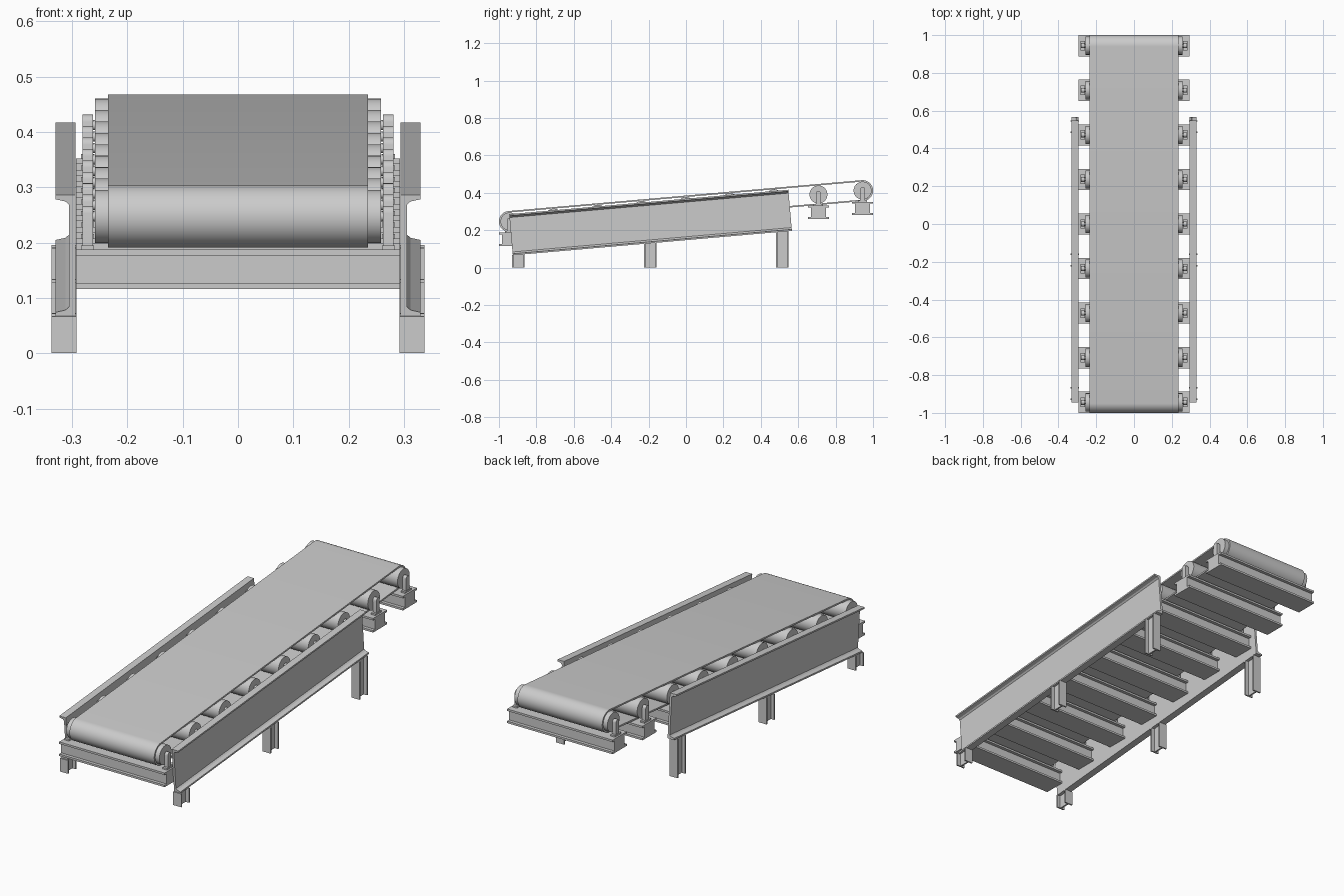
import bpy, bmesh
from math import sin, cos, pi, radians
from mathutils import Vector

if "Cube" in bpy.data.objects:
    bpy.data.objects.remove(bpy.data.objects["Cube"])

TILT = radians(5)
SLOPE = 0.0874


def finish(name, bm, smooth=False):
    bmesh.ops.recalc_face_normals(bm, faces=bm.faces)
    me = bpy.data.meshes.new(name)
    bm.to_mesh(me)
    bm.free()
    ob = bpy.data.objects.new(name, me)
    bpy.context.collection.objects.link(ob)
    if smooth:
        bpy.ops.object.select_all(action='DESELECT')
        ob.select_set(True)
        bpy.context.view_layer.objects.active = ob
        bpy.ops.object.shade_smooth_by_angle(angle=radians(35))
    return ob


def prism(name, outline, place, a, b, smooth=False):
    """Extrude a 2D outline between a and b; place(u, v, w) gives the 3D point."""
    bm = bmesh.new()
    ends = [[bm.verts.new(place(u, v, w)) for u, v in outline] for w in (a, b)]
    bm.faces.new(ends[0])
    bm.faces.new(ends[1])
    n = len(outline)
    for i in range(n):
        j = (i + 1) % n
        bm.faces.new((ends[0][i], ends[0][j], ends[1][j], ends[1][i]))
    return finish(name, bm, smooth)


def i_section(w, h, web, t):
    """I outline: flanges of width w at the top and bottom of height h."""
    a, b, k = w / 2, web / 2, h / 2
    right = [(a, -k), (a, -k + t), (b, -k + t), (b, k - t), (a, k - t), (a, k)]
    return right + [(-u, -v) for u, v in right]


def circle(r, n=40):
    return [(r * cos(2 * pi * i / n), r * sin(2 * pi * i / n)) for i in range(n)]


# roller stations along the incline
stations = [(-0.944 + 0.236 * i, 0.247 + 0.236 * SLOPE * i) for i in range(9)]

for i, (cy, cz) in enumerate(stations):
    def along_x(u, v, w, cy=cy, cz=cz):
        return Vector((w, cy + u, cz + v))

    # roller drum and its shaft
    prism(f"roller_{i}", circle(0.048), along_x, -0.258, 0.258, True)
    prism(f"roller_shaft_{i}", circle(0.009, 16), along_x, -0.28, 0.28, True)

    # cross beam under the roller
    prism(f"cross_beam_{i}", i_section(0.112, 0.071, 0.08, 0.01),
          lambda u, v, w: along_x(u, v - 0.0955, w), -0.293, 0.293)

    # bearing posts with rounded tops, on small feet
    post = [(0.013, -0.06)] + [(0.013 * cos(pi * k / 8), 0.006 + 0.013 * sin(pi * k / 8))
                               for k in range(9)] + [(-0.013, -0.06)]
    foot = [(-0.025, -0.061), (0.025, -0.061), (0.025, -0.052), (-0.025, -0.052)]
    for s, side in ((-1, "left"), (1, "right")):
        prism(f"bearing_post_{side}_{i}", post, along_x, s * 0.262, s * 0.281, True)
        prism(f"bearing_foot_{side}_{i}", foot, along_x, s * 0.260, s * 0.284)

# belt loop around the end rollers
def belt_loop(r, n=20):
    pts = []
    for (cy, cz), start in ((stations[-1], -pi / 2), (stations[0], pi / 2)):
        for k in range(n + 1):
            ang = TILT + start + pi * k / n
            pts.append((cy + r * cos(ang), cz + r * sin(ang)))
    return pts


bm = bmesh.new()
rings = [[bm.verts.new((x, y, z)) for y, z in belt_loop(r)]
         for r, x in ((0.056, -0.235), (0.056, 0.235), (0.048, 0.235), (0.048, -0.235))]
count = len(rings[0])
for a in range(4):
    for i in range(count):
        p, q, j = rings[a], rings[(a + 1) % 4], (i + 1) % count
        bm.faces.new((p[i], p[j], q[j], q[i]))
finish("belt", bm, True)

# tilted side channels with tapered flanges turned outward
H, LENGTH = 0.221, 1.498
channel = [(0.294, 0), (0.330, 0), (0.330, 0.008), (0.312, 0.012), (0.305, 0.018),
           (0.305, H - 0.018), (0.312, H - 0.012), (0.330, H - 0.008),
           (0.330, H), (0.294, H)]
BASE_Y, BASE_Z = -0.926, 0.066
leg = i_section(0.045, 0.067, 0.008, 0.007)
for s, side in ((-1, "left"), (1, "right")):
    prism(f"side_channel_{side}", channel,
          lambda u, v, w: Vector((s * u, BASE_Y + w * cos(TILT) - v * sin(TILT),
                                  BASE_Z + w * sin(TILT) + v * cos(TILT))), 0, LENGTH)

    # legs with tops cut to the slope of the channel
    for i, ly in enumerate((-0.897, -0.191, 0.515)):
        prism(f"leg_{side}_{i}", leg,
              lambda u, v, w: Vector((s * 0.3145 + u, ly + v,
                                      w * (BASE_Z + 0.001 + (ly + v - BASE_Y) * SLOPE))), 0, 1)
